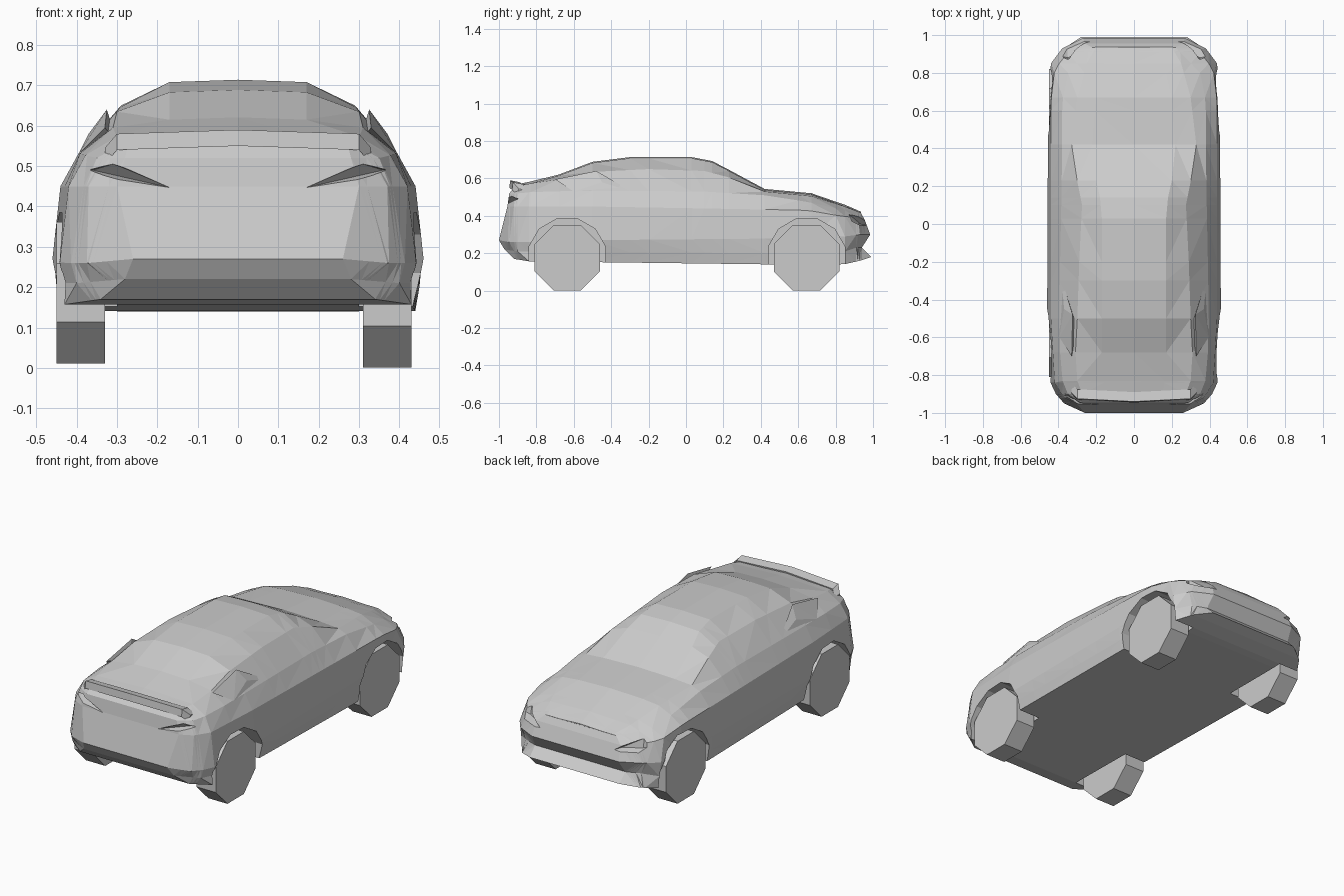
import bpy, bmesh, math
from mathutils import Matrix, Vector

default = bpy.data.objects.get("Cube")
if default:
    bpy.data.objects.remove(default, do_unlink=True)

# One flat grey for everything
grey = bpy.data.materials.new("plain grey")
grey.use_nodes = True
colour = (0.6, 0.6, 0.6, 1)
grey.diffuse_color = colour
grey.node_tree.nodes["Principled BSDF"].inputs["Base Color"].default_value = colour


def add_object(name, bm):
    bmesh.ops.recalc_face_normals(bm, faces=bm.faces)
    mesh = bpy.data.meshes.new(name)
    bm.to_mesh(mesh)
    bm.free()
    mesh.materials.append(grey)
    obj = bpy.data.objects.new(name, mesh)
    bpy.context.collection.objects.link(obj)
    return obj


def rail_point(rail, y):
    """Point on a lengthwise rail of (y, x, z), clamped to its ends."""
    y = min(max(y, rail[0][0]), rail[-1][0])
    for a, b in zip(rail, rail[1:]):
        if y <= b[0]:
            t = (y - a[0]) / (b[0] - a[0])
            return Vector((a[1] + (b[1] - a[1]) * t, y, a[2] + (b[2] - a[2]) * t))


def add_cylinder(bm, centre, radius, width, sides):
    turn = Matrix.Rotation(math.pi / 2, 4, "Y") @ Matrix.Rotation(math.pi / sides, 4, "Z")
    bmesh.ops.create_cone(bm, cap_ends=True, segments=sides, radius1=radius,
                          radius2=radius, depth=width,
                          matrix=Matrix.Translation(centre) @ turn)


def add_hull(bm, points):
    verts = [bm.verts.new(p) for p in points]
    bmesh.ops.convex_hull(bm, input=verts)


# Lengthwise rails of the body shell, tail to nose
floor_edge = [(-.92, .34, .17), (-.84, .43, .157), (.5, .44, .14),
              (.84, .43, .14), (.93, .37, .16), (.99, .28, .18)]
bumper = [(-.97, .28, .22), (-.9, .4, .21), (-.8, .445, .21), (.5, .45, .2),
          (.85, .43, .21), (.91, .36, .23), (.94, .28, .23)]
waist = [(-1, .26, .27), (-.95, .37, .26), (-.87, .44, .26), (-.5, .46, .27),
         (.6, .455, .28), (.85, .44, .29), (.93, .38, .3), (.985, .27, .3)]
shoulder = [(-.955, .3, .45), (-.92, .37, .45), (-.84, .42, .45), (-.5, .44, .45),
            (.65, .44, .43), (.82, .42, .4), (.92, .34, .39), (.955, .26, .38)]
belt = [(-.945, .28, .52), (-.9, .35, .52), (-.8, .39, .53), (-.4, .395, .535),
        (.1, .385, .53), (.42, .38, .51), (.65, .38, .475), (.8, .35, .44), (.935, .22, .415)]
roof_edge = [(-.91, .27, .56), (-.83, .3, .573), (-.68, .31, .595), (-.5, .3, .635),
             (-.2, .29, .65), (.1, .275, .64), (.25, .305, .6), (.42, .33, .53),
             (.67, .3, .505), (.85, .25, .45), (.936, .2, .416)]
roof_top = [(-.91, .15, .562), (-.83, .16, .578), (-.68, .17, .615), (-.5, .17, .683),
            (-.3, .17, .708), (.03, .17, .708), (.14, .18, .687), (.23, .2, .64),
            (.42, .22, .538), (.67, .2, .515), (.85, .16, .453), (.936, .13, .416)]
rails = [floor_edge, bumper, waist, shoulder, belt, roof_edge, roof_top]

# Body shell lofted through the rails, mirrored to both sides
stations = sorted({p[0] for rail in rails for p in rail[:2] + rail[-2:]} |
                  {p[0] for p in roof_top} | {-.2, .1, .6})
bm = bmesh.new()
rings = []
for y in stations:
    half = [rail_point(rail, y) for rail in rails]
    crown = Vector((0, half[-1].y, half[-1].z + .006))
    ring = half + [crown] + [Vector((-p.x, p.y, p.z)) for p in reversed(half)]
    rings.append([bm.verts.new(p) for p in ring])
count = len(rings[0])
for a, b in zip(rings, rings[1:]):
    for i in range(count):
        j = (i + 1) % count
        bm.faces.new((a[i], a[j], b[j], b[i]))
for ring in (rings[0], rings[-1]):
    for i in range(len(rails) - 1):
        bm.faces.new((ring[i], ring[i + 1], ring[-2 - i], ring[-1 - i]))
    top = len(rails)
    bm.faces.new(ring[top - 1:top + 2])
bmesh.ops.remove_doubles(bm, verts=bm.verts, dist=.0005)
bmesh.ops.dissolve_degenerate(bm, edges=bm.edges, dist=.0005)
bmesh.ops.triangulate(bm, faces=bm.faces)
body = add_object("body_shell", bm)

# Cutters for the wheel arches, lamp slits and headlight pockets
arches, lamps = bmesh.new(), bmesh.new()
axles = {"rear": -.635, "front": .645}
for side in (-1, 1):
    for y in axles.values():
        add_cylinder(arches, (side * .45, y, .18), .212, .3, 12)
    tail = [(.13, -1.02, .443), (.27, -1.02, .45), (.42, -1, .495), (.32, -1.02, .515),
            (.17, -.955, .447), (.36, -.88, .49), (.31, -.93, .505)]
    head = [(.2, 1.02, .345), (.36, 1.02, .33), (.44, .9, .4), (.36, .95, .43),
            (.25, .935, .355), (.35, .88, .36), (.35, .87, .41)]
    for points in (tail, head):
        add_hull(lamps, [(side * x, y, z) for x, y, z in points])
for name, cut in (("arch_cutter", arches), ("lamp_cutter", lamps)):
    cutter = add_object(name, cut)
    cutter.hide_render = True
    modifier = body.modifiers.new(name, "BOOLEAN")
    modifier.operation = "DIFFERENCE"
    modifier.solver = "EXACT"
    modifier.object = cutter

# Apply the cuts, then drop the cutters
graph = bpy.context.evaluated_depsgraph_get()
cut_mesh = bpy.data.meshes.new_from_object(body.evaluated_get(graph))
body.modifiers.clear()
body.data = cut_mesh
for name in ("arch_cutter", "lamp_cutter"):
    bpy.data.objects.remove(bpy.data.objects[name], do_unlink=True)

# Eight-sided wheels
for end, y in axles.items():
    for label, side in (("left", 1), ("right", -1)):
        bm = bmesh.new()
        add_cylinder(bm, (side * .38 - .01, y, .176 if side > 0 else .186), .19, .12, 8)
        add_object(f"{end}_{label}_wheel", bm)

# Raised lip across the tail, bowed towards the corners
bm = bmesh.new()
sections = []
for x, y, z in ((-.33, -.88, .545), (-.3, -.91, .58), (0, -.925, .59),
                (.3, -.91, .58), (.33, -.88, .545)):
    sections.append([bm.verts.new((x, y + dy, z + dz))
                     for dy, dz in ((-.015, 0), (.035, -.01), (.03, -.04), (-.02, -.04))])
for a, b in zip(sections, sections[1:]):
    for i in range(4):
        j = (i + 1) % 4
        bm.faces.new((a[i], a[j], b[j], b[i]))
bm.faces.new(sections[0])
bm.faces.new(sections[-1])
add_object("tail_lip", bm)

# Raised rear quarter panels behind the side windows
for label, side in (("left", 1), ("right", -1)):
    bm = bmesh.new()
    add_hull(bm, [(side * x, y, z) for x, y, z in (
        (.385, -.28, .525), (.37, -.45, .58), (.325, -.48, .64), (.33, -.7, .595),
        (.395, -.6, .53), (.3, -.55, .56))])
    add_object(f"{label}_rear_quarter", bm)
